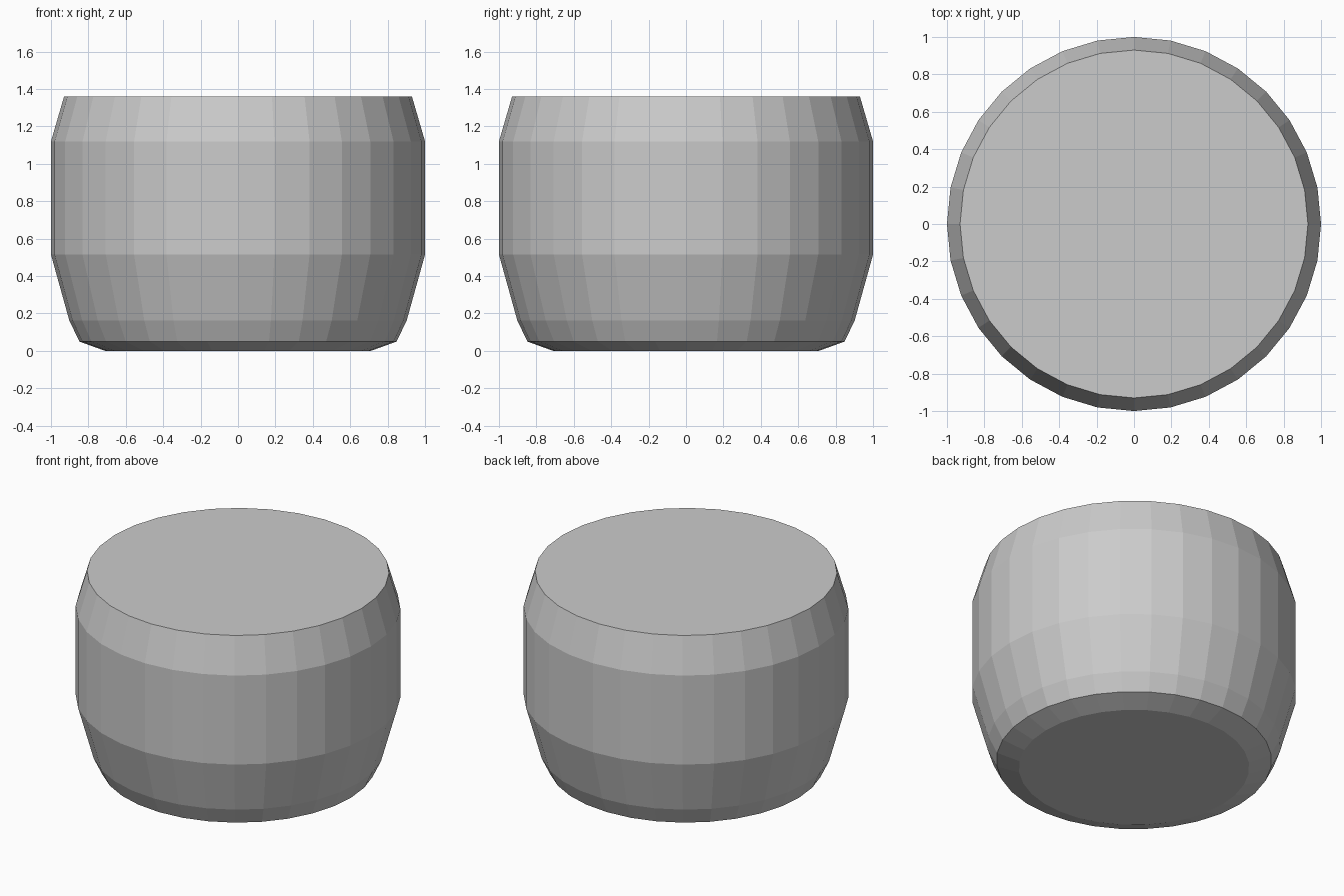
import bpy
import bmesh
from math import cos, sin, tau

if "Cube" in bpy.data.objects:
    bpy.data.objects.remove(bpy.data.objects["Cube"])

SIDES = 32
# Radius and height of each ring, bottom to top
PROFILE = [(0.71, 0.0), (0.848, 0.05), (0.902, 0.163),
           (1.0, 0.515), (1.0, 1.12), (0.93, 1.36)]


def lathe(name, profile, sides):
    bm = bmesh.new()
    rings = [[bm.verts.new((r * cos(tau * i / sides), r * sin(tau * i / sides), z))
              for i in range(sides)] for r, z in profile]
    # Faceted side bands
    for low, high in zip(rings, rings[1:]):
        for i in range(sides):
            j = (i + 1) % sides
            bm.faces.new((low[i], low[j], high[j], high[i]))
    # Flat base and top
    bm.faces.new(rings[0][::-1])
    bm.faces.new(rings[-1])
    mesh = bpy.data.meshes.new(name)
    bm.to_mesh(mesh)
    bm.free()
    obj = bpy.data.objects.new(name, mesh)
    bpy.context.collection.objects.link(obj)
    return obj


# Rounded drum-shaped body
lathe("barrel_body", PROFILE, SIDES)
